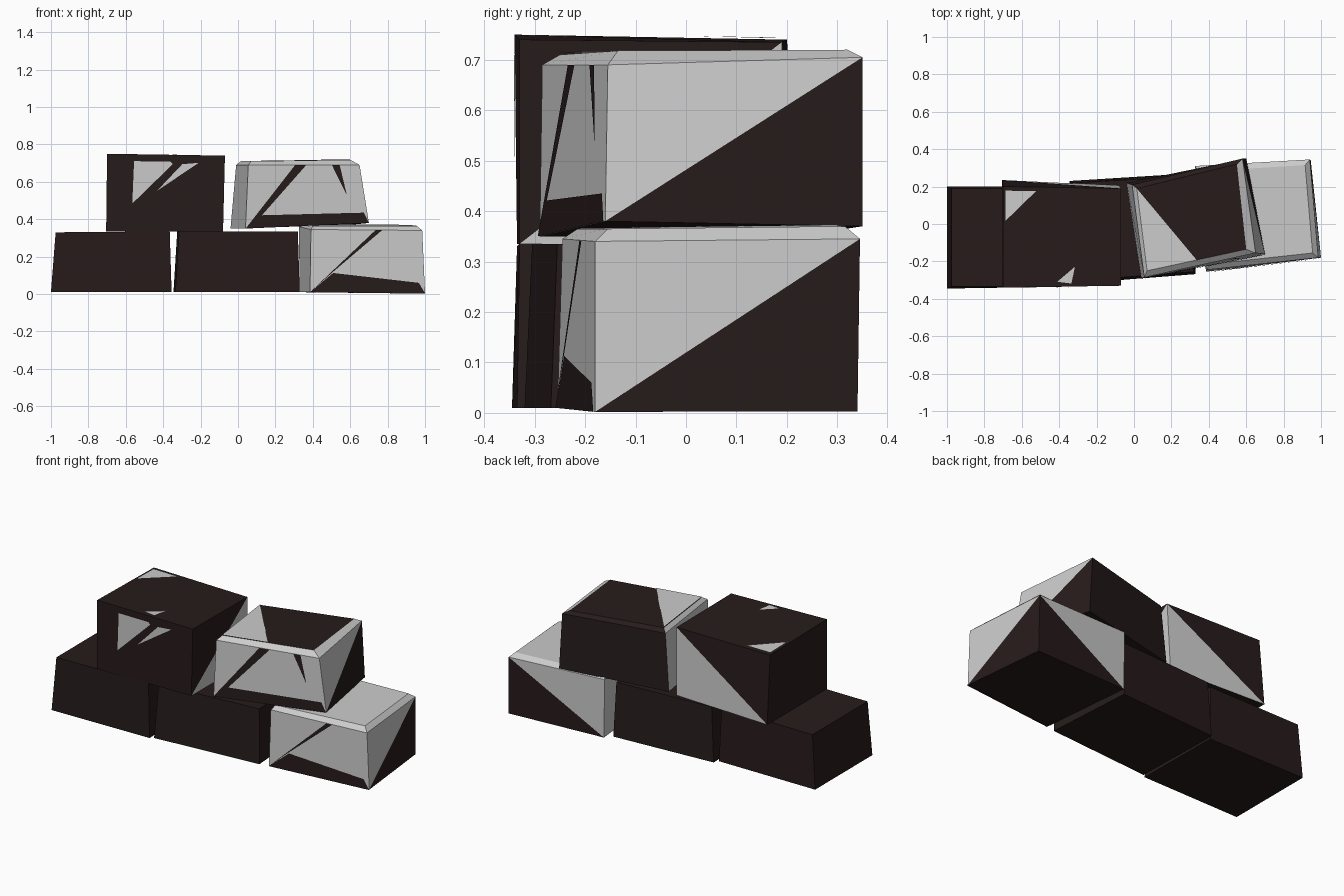
import bpy, bmesh
from mathutils import Vector as V

if "Cube" in bpy.data.objects:
    bpy.data.objects.remove(bpy.data.objects["Cube"])


def material(name, rgb):
    m = bpy.data.materials.new(name)
    m.diffuse_color = (*rgb, 1)
    m.use_nodes = True
    m.node_tree.nodes["Principled BSDF"].inputs["Base Color"].default_value = m.diffuse_color
    return m


MATS = [material("dark_clay", (0.02, 0.011, 0.011)), material("grey_chip", (0.6, 0.6, 0.6))]
CODE = {"D": 0, "G": 1}


def finish(name, bm):
    me = bpy.data.meshes.new(name)
    bm.to_mesh(me)
    bm.free()
    for m in MATS:
        me.materials.append(m)
    ob = bpy.data.objects.new(name, me)
    bpy.context.collection.objects.link(ob)


def brick(name, low, high, cap=None, sides=("D", "D", "D", "D"), top="D"):
    """Corner rings run front-left, front-right, back-right, back-left.
    A side is one colour, or a split direction plus two triangle colours."""
    bm = bmesh.new()
    b, s = ([bm.verts.new(p) for p in ring] for ring in (low, high))
    t = [bm.verts.new(p) for p in cap] if cap else s

    def face(vs, c):
        bm.faces.new(vs).material_index = CODE[c]

    face(b[::-1], "D")
    face(t, top)
    for i, code in enumerate(sides):
        j = (i + 1) % 4
        if code[0] == "/":
            face((b[i], b[j], s[j]), code[1])
            face((b[i], s[j], s[i]), code[2])
        elif code[0] == "\\":
            face((b[i], b[j], s[i]), code[1])
            face((b[j], s[j], s[i]), code[2])
        else:
            face((b[i], b[j], s[j], s[i]), code)
        if cap:
            face((s[i], s[j], t[j], t[i]), code[-1])
    bmesh.ops.recalc_face_normals(bm, faces=bm.faces)
    finish(name, bm)
    return {"front": [V(p) for p in (low[0], low[1], high[1], high[0])],
            "top": [V(p) for p in (cap or high)]}


def patches(name, quad, polys, colour):
    """Thin surface patches given in 0..1 coordinates of a brick face."""
    a, b, c, d = quad
    n = (b - a).cross(d - a).normalized() * 0.004
    bm = bmesh.new()
    for poly in polys:
        vs = [bm.verts.new(a.lerp(b, u).lerp(d.lerp(c, u), v) + n) for u, v in poly]
        bm.faces.new(vs).material_index = CODE[colour]
    bmesh.ops.recalc_face_normals(bm, faces=bm.faces)
    for f in bm.faces:
        if f.normal.dot(n) < 0:
            f.normal_flip()
    finish(name, bm)


# bottom row
brick("lower_left_brick",
      [(-1, -.345, .01), (-.355, -.335, .01), (-.36, .2, .01), (-1, .2, .01)],
      [(-.975, -.335, .33), (-.365, -.33, .335), (-.37, .19, .335), (-.975, .19, .33)])
brick("lower_middle_brick",
      [(-.335, -.32, .01), (.33, -.268, .01), (.295, .27, .01), (-.345, .23, .01)],
      [(-.315, -.305, .335), (.32, -.255, .335), (.285, .255, .335), (-.325, .22, .335)])
right = brick("lower_right_brick",
              [(.385, -.255, .01), (1, -.18, .002), (.945, .34, .003), (.33, .31, .01)],
              [(.39, -.245, .345), (.985, -.18, .34), (.94, .345, .345), (.325, .31, .36)],
              [(.40, -.215, .365), (.955, -.155, .365), (.915, .315, .37), (.35, .28, .375)],
              ("G", "/DG", "\\DG", "G"), "G")
patches("lower_right_dark_cracks", right["front"],
        [[(0, 0), (.2, .33), (.64, 1), (.58, 1)],
         [(0, 0), (1, 0), (.95, .17), (.2, .31)]], "D")

# top row
left = brick("upper_left_brick",
             [(-.705, -.335, .335), (-.08, -.33, .335), (-.08, .205, .335), (-.705, .235, .335)],
             [(-.7, -.34, .75), (-.07, -.33, .74), (-.07, .19, .735), (-.7, .2, .74)],
             sides=("D", "/GD", "\\GD", "D"))
patches("upper_left_front_chips", left["front"],
        [[(.22, .36), (.56, .88), (.54, .91), (.23, .91)],
         [(.43, .53), (.78, .9), (.64, .88)]], "G")
patches("upper_left_top_chips", left["top"],
        [[(.02, .66), (.28, .96), (.02, .96)],
         [(.46, .05), (.58, .03), (.61, .2)]], "G")
upper = brick("upper_right_brick",
              [(.04, -.29, .35), (.70, -.16, .38), (.60, .35, .37), (-.04, .22, .35)],
              [(.055, -.285, .69), (.65, -.155, .69), (.58, .35, .705), (-.01, .21, .69)],
              [(.07, -.25, .71), (.60, -.135, .718), (.55, .32, .72), (.015, .19, .71)],
              ("G", "/DG", "D", "G"))
patches("upper_right_dark_cracks", upper["front"],
        [[(0, 0), (.13, .2), (.52, 1), (.42, 1)],
         [(0, 0), (1, 0), (.97, .18), (.13, .2)],
         [(.75, 1), (.85, .48), (.82, 1)]], "D")
patches("upper_right_top_chip", upper["top"], [[(0, 0), (.5, 0), (0, 1)]], "G")
